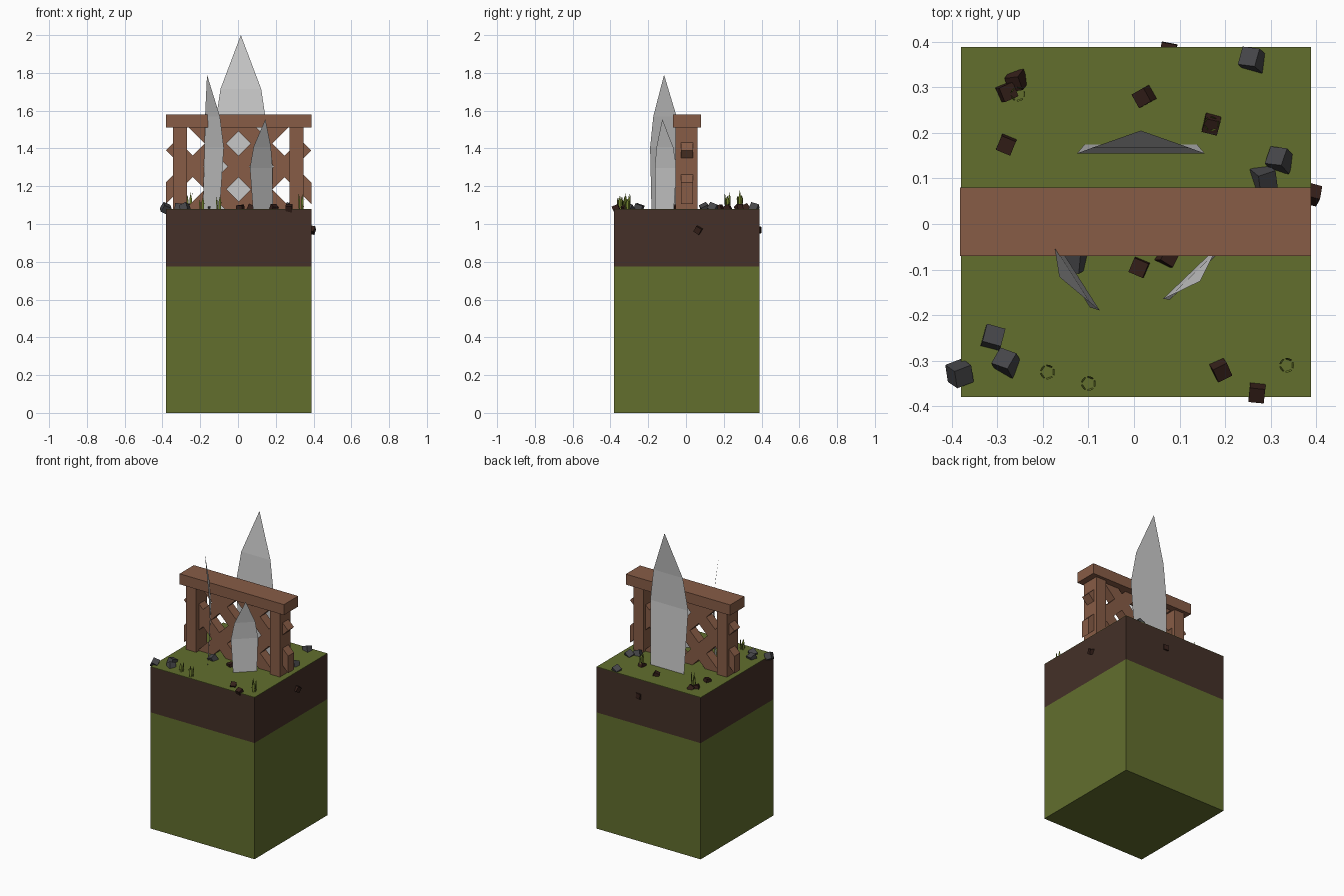
import bpy, bmesh, math, random
from mathutils import Vector, Euler

if "Cube" in bpy.data.objects:
    bpy.data.objects.remove(bpy.data.objects["Cube"])

random.seed(4)


def mat(name, rgb):
    m = bpy.data.materials.new(name)
    m.diffuse_color = (*rgb, 1)
    m.use_nodes = True
    m.node_tree.nodes["Principled BSDF"].inputs["Base Color"].default_value = m.diffuse_color
    return m


GREEN = mat("grass", (0.122, 0.156, 0.027))
DIRT = mat("dirt", (0.058, 0.030, 0.021))
WOOD = mat("wood", (0.243, 0.107, 0.061))
DARK = mat("dark_soil", (0.035, 0.014, 0.010))
STONE = mat("stone", (0.06, 0.06, 0.065))
BLADE = mat("blade", (0.18, 0.24, 0.03))


def mesh(name, verts, faces, material=None):
    me = bpy.data.meshes.new(name)
    me.from_pydata([tuple(v) for v in verts], [], faces)
    if material:
        me.materials.append(material)
    ob = bpy.data.objects.new(name, me)
    bpy.context.collection.objects.link(ob)
    return ob


def solid(name, profile, y0, y1, material):
    """Extrude an x-z outline from y0 to y1."""
    n = len(profile)
    verts = [(x, y0, z) for x, z in profile] + [(x, y1, z) for x, z in profile]
    faces = [list(range(n)), list(range(2 * n - 1, n - 1, -1))]
    faces += [[i, i + n, (i + 1) % n + n, (i + 1) % n] for i in range(n)]
    ob = mesh(name, verts, faces, material)
    bm = bmesh.new()
    bm.from_mesh(ob.data)
    bmesh.ops.recalc_face_normals(bm, faces=bm.faces)
    bm.to_mesh(ob.data)
    bm.free()
    return ob


def box(name, x0, x1, y0, y1, z0, z1, material):
    return solid(name, [(x0, z0), (x1, z0), (x1, z1), (x0, z1)], y0, y1, material)


# Ground block: lower body, dirt band, grass surface
box("ground_block", -0.38, 0.388, -0.38, 0.388, 0, 0.775, GREEN)
box("dirt_band", -0.38, 0.388, -0.38, 0.388, 0.775, 1.077, DIRT)
box("grass_surface", -0.38, 0.388, -0.38, 0.388, 1.077, 1.08, GREEN)

# Fence beam and posts
box("top_beam", -0.382, 0.388, -0.07, 0.08, 1.51, 1.58, WOOD)
for x in (-0.307, 0.31):
    box("post", x - 0.037, x + 0.037, -0.055, 0.06, 1.075, 1.515, WOOD)

# Lattice of crossing braces, mirrored in x
CZ, H = 1.305, 0.057
lo, hi = 1.078 - CZ, 1.515 - CZ
for s in (1, -1):
    braces = [
        # clipped at the outer side, rising into the beam
        [(-0.385, -0.142 + H), (-0.385, -0.142 - H), (-0.369, lo + 0.09 - H + 0.023),
         (-0.243 + hi + H, hi), (-0.243 + hi - H, hi)],
        # middle brace
        [(lo - H, lo), (lo + H, lo), (hi + H, hi), (hi - H, hi)],
        # square-ended brace passing behind the post
        [(0.243 + lo - H, lo), (0.243 + lo + H, lo), (0.385, 0.142 - H), (0.385 - H, 0.142)],
    ]
    braces[0].pop(2)
    for p in braces:
        solid("brace", [(s * x + 0.003, CZ + z) for x, z in p], -0.026, 0.036, WOOD)


def shard(a, b, bend, tip):
    """Thin bent stone blade; a and b are its widest points in plan."""
    a, b, bend = Vector(a), Vector(b), Vector(bend)
    mid, half, h = (a + b) / 2, (b - a) / 2, tip - 1.08
    verts = []
    for f, w, o in ((0, 0.88, 0.4), (0.457, 1, 0), (0.69, 0.77, 0.24)):
        for s in (-1, 1):
            p = mid + half * w * s + bend * o
            verts.append((p.x, p.y, 1.08 + f * h))
    p = mid + bend
    verts.append((p.x, p.y, tip))
    mesh("stone_shard", verts, [(0, 1, 3, 2), (2, 3, 5, 4), (4, 5, 6)])


shard((-0.125, 0.155), (0.155, 0.155), (0, 0.05), 2.0)
shard((-0.177, -0.03), (-0.075, -0.19), (-0.038, -0.006), 1.79)
shard((0.063, -0.165), (0.183, -0.05), (0.022, -0.018), 1.555)


def pebble(x, y, z, size, material):
    rot = Euler([random.uniform(-0.6, 0.6) for _ in range(3)])
    c = [Vector((i, j, k)) * size / 2 for i in (-1, 1) for j in (-1, 1) for k in (-1, 1)]
    for v in c:
        v.rotate(rot)
    mesh("pebble", [v + Vector((x, y, z)) for v in c],
         [(0, 1, 3, 2), (4, 6, 7, 5), (0, 4, 5, 1), (2, 3, 7, 6), (0, 2, 6, 4), (1, 5, 7, 3)],
         material)


# Loose stones and clods
for x, y in ((0.26, 0.36), (0.32, 0.14), (0.285, 0.1), (-0.31, -0.25),
             (-0.28, -0.305), (-0.383, -0.328), (-0.13, -0.08)):
    pebble(x, y, 1.083, 0.042, STONE)
for x, y in ((-0.28, 0.29), (-0.258, 0.315), (-0.28, 0.175), (0.023, 0.28), (0.17, 0.22),
             (0.19, -0.32), (0.27, -0.37), (0.012, -0.095), (0.072, -0.072)):
    pebble(x, y, 1.083, 0.034, DARK)
pebble(0.39, 0.065, 0.968, 0.034, DARK)
pebble(0.075, 0.38, 0.968, 0.034, DARK)

# Grass tufts: rings of narrow pointed blades
for x, y, h in ((-0.255, 0.285, 0.10), (0.17, 0.22, 0.10), (-0.19, -0.325, 0.07),
                (-0.1, -0.35, 0.085), (0.335, -0.31, 0.085)):
    verts, faces = [], []
    for i in range(5):
        t = 2 * math.pi * i / 5
        d, e = Vector((math.cos(t), math.sin(t), 0)), Vector((-math.sin(t), math.cos(t), 0))
        p = Vector((x, y, 1.079)) + d * 0.012
        k, hh = len(verts), h * random.uniform(0.65, 1)
        up = Vector((0, 0, hh))
        verts += [p - e * 0.006, p + e * 0.006, p + e * 0.007 + d * 0.003 + up * 0.6,
                  p + d * 0.004 + up, p - e * 0.007 + d * 0.003 + up * 0.6]
        faces.append([k, k + 1, k + 2, k + 3, k + 4])
    mesh("grass_tuft", verts, faces, BLADE)
